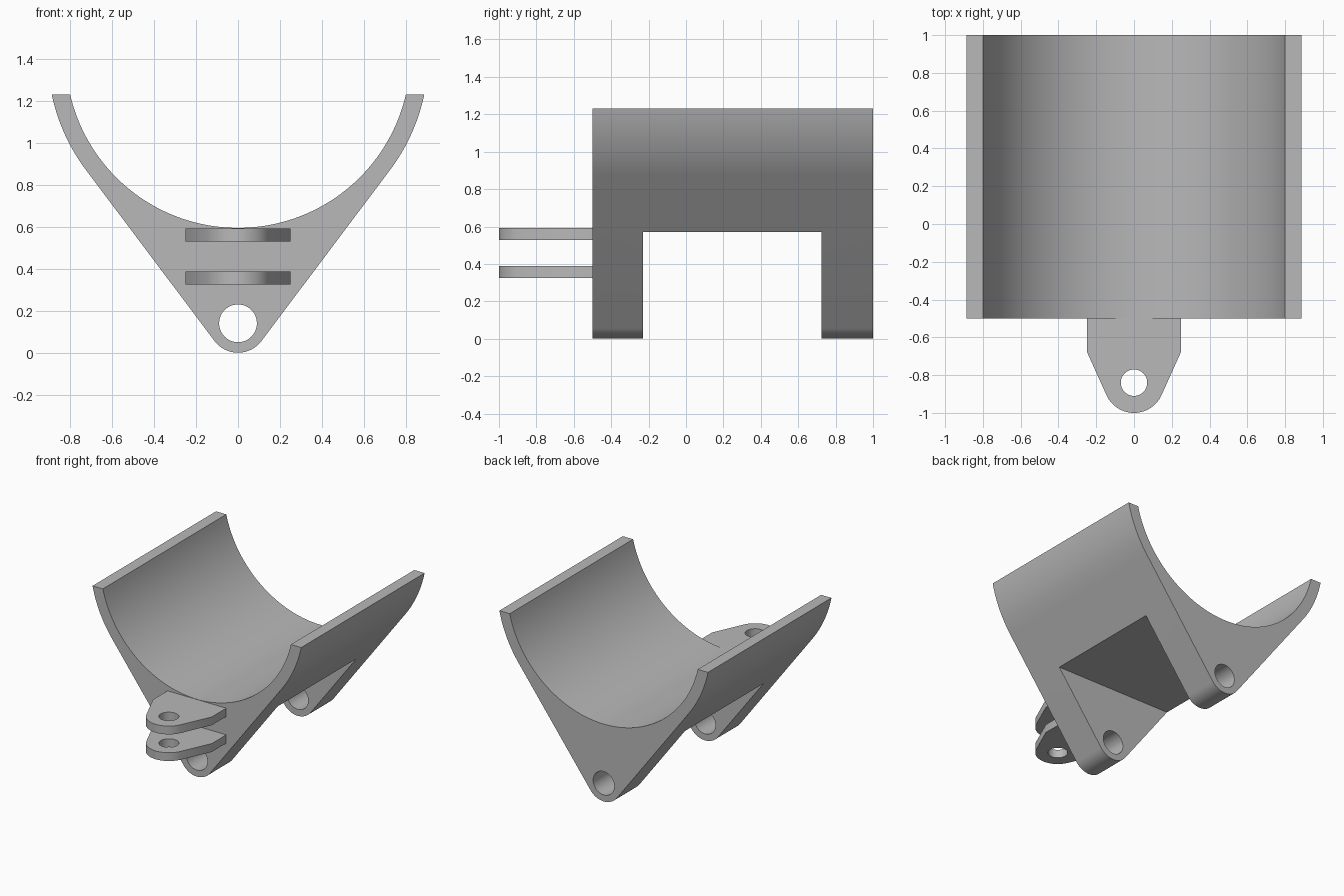
import bpy
import bmesh
from math import sin, cos, asin, acos, atan2, hypot, radians, pi
from mathutils import Matrix

if "Cube" in bpy.data.objects:
    bpy.data.objects.remove(bpy.data.objects["Cube"])

GREY = (0.48, 0.48, 0.48, 1)
grey = bpy.data.materials.new("plain_grey")
grey.use_nodes = True
grey.diffuse_color = GREY
grey.node_tree.nodes["Principled BSDF"].inputs["Base Color"].default_value = GREY


def arc(cx, cy, r, start, end, steps):
    """Points along an arc, angles in radians."""
    angles = [start + (end - start) * i / steps for i in range(steps + 1)]
    return [(cx + r * cos(a), cy + r * sin(a)) for a in angles]


def make_object(name, bm):
    bmesh.ops.recalc_face_normals(bm, faces=bm.faces)
    mesh = bpy.data.meshes.new(name)
    bm.to_mesh(mesh)
    bm.free()
    mesh.materials.append(grey)
    obj = bpy.data.objects.new(name, mesh)
    bpy.context.collection.objects.link(obj)
    return obj


def extrude(name, outline, place, vector):
    """Solid from a flat outline; place maps outline points into space."""
    bm = bmesh.new()
    face = bm.faces.new([bm.verts.new(place(a, b)) for a, b in outline])
    top = bmesh.ops.extrude_face_region(bm, geom=[face])["geom"]
    verts = [g for g in top if isinstance(g, bmesh.types.BMVert)]
    bmesh.ops.translate(bm, verts=verts, vec=vector)
    return make_object(name, bm)


def rod(name, radius, depth, location, axis):
    bm = bmesh.new()
    turn = Matrix.Rotation(pi / 2, 4, "X") if axis == "Y" else Matrix()
    bmesh.ops.create_cone(bm, cap_ends=True, segments=48, radius1=radius, radius2=radius,
                          depth=depth, matrix=Matrix.Translation(location) @ turn)
    return make_object(name, bm)


def cut(obj, cutters):
    """Subtract the cutters, then smooth the round surfaces only."""
    bpy.ops.object.select_all(action="DESELECT")
    obj.select_set(True)
    bpy.context.view_layer.objects.active = obj
    for cutter in cutters:
        cutter.hide_render = True
        mod = obj.modifiers.new("cut", "BOOLEAN")
        mod.operation = "DIFFERENCE"
        mod.solver = "EXACT"
        mod.object = cutter
        bpy.ops.object.modifier_apply(modifier=mod.name)
        bpy.data.objects.remove(cutter)
    bpy.ops.object.shade_smooth_by_angle(angle=radians(30))


# Cradle: curved trough whose sides run tangent into a rounded foot
RIM, TROUGH_Z, R_IN, R_OUT = 1.23, 1.4165, 0.8215, 0.907
FOOT_Z, FOOT_R = 0.14, 0.14
FRONT, BACK = -0.5, 1.0
tangent = -asin((R_OUT - FOOT_R) / (TROUGH_Z - FOOT_Z))
rim_in = -asin((TROUGH_Z - RIM) / R_IN)
rim_out = -asin((TROUGH_Z - RIM) / R_OUT)

outline = arc(0, TROUGH_Z, R_IN, -pi - rim_in, rim_in, 72)
outline += arc(0, TROUGH_Z, R_OUT, rim_out, tangent, 16)
outline += arc(0, FOOT_Z, FOOT_R, tangent, -pi - tangent, 24)
outline += arc(0, TROUGH_Z, R_OUT, -pi - tangent, -pi - rim_out, 16)
cradle = extrude("cradle", outline, lambda x, z: (x, FRONT, z), (0, BACK - FRONT, 0))

# Gap that splits the lower wedge into two legs, and the pin hole through both
gap_outline = [(-1, -0.2), (1, -0.2), (1, 0.57), (-1, 0.57)]
gap = extrude("leg_gap", gap_outline, lambda x, z: (x, -0.23, z), (0, 0.955, 0))
pin_hole = rod("pin_hole", 0.09, 2, (0, 0.25, FOOT_Z), "Y")
cut(cradle, [gap, pin_hole])

# Two flat hinge tabs on the front
HALF, SHOULDER, EYE_Y, EYE_R = 0.25, -0.675, -0.84, 0.16
rise = SHOULDER - EYE_Y
touch = atan2(rise, HALF) - acos(EYE_R / hypot(HALF, rise))
tab_outline = [(-HALF, SHOULDER), (-HALF, FRONT), (HALF, FRONT), (HALF, SHOULDER)]
tab_outline += arc(0, EYE_Y, EYE_R, touch, -pi - touch, 28)
for name, bottom in (("upper_tab", 0.529), ("lower_tab", 0.324)):
    tab = extrude(name, tab_outline, lambda x, y: (x, y, bottom), (0, 0, 0.064))
    cut(tab, [rod("tab_hole", 0.07, 0.3, (0, EYE_Y, bottom), "Z")])
